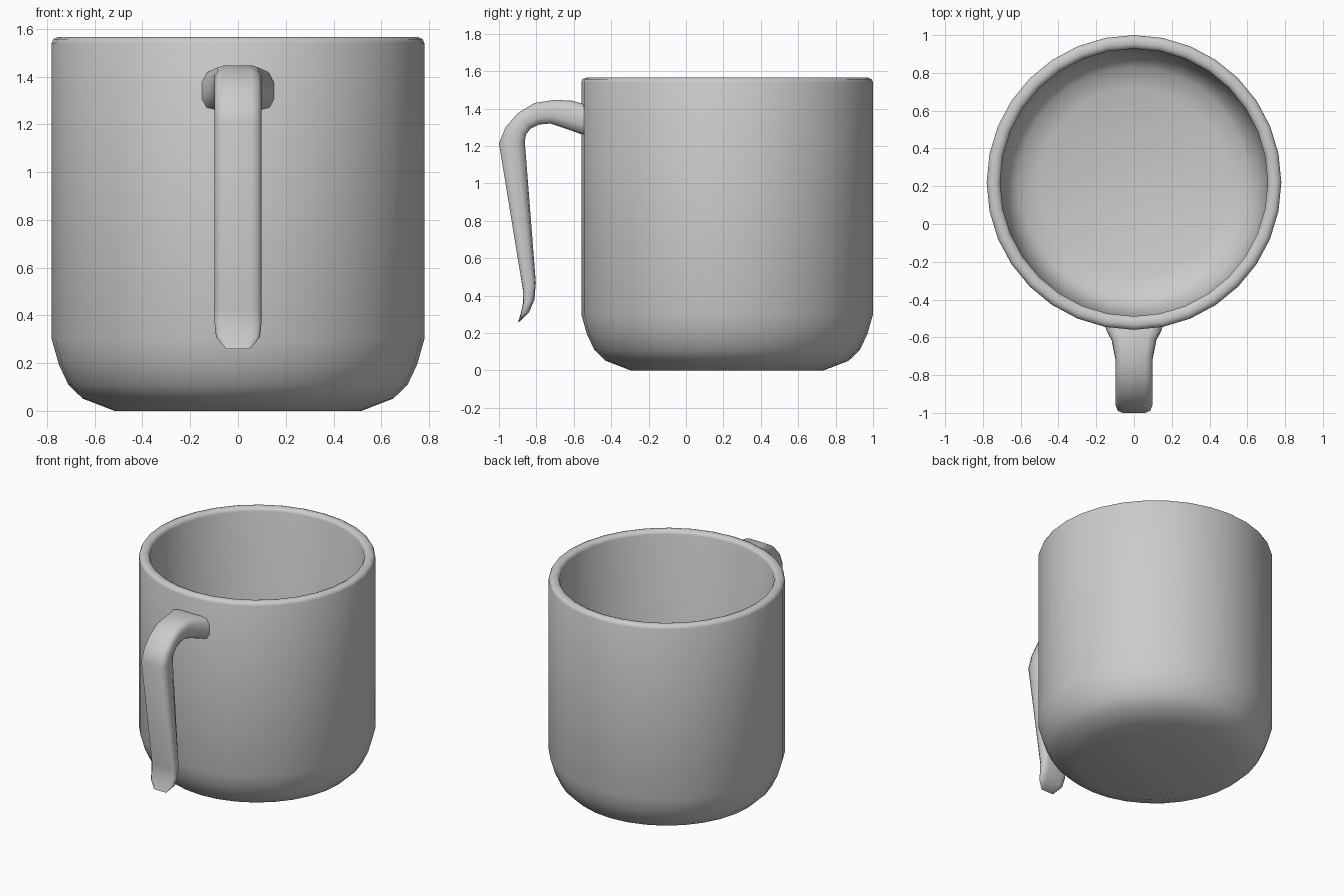
import bpy, bmesh, math

if "Cube" in bpy.data.objects:
    bpy.data.objects.remove(bpy.data.objects["Cube"])

CY = 0.22      # centre of the cup body in y
SIDES = 32


def finish(name, bm, angle):
    bmesh.ops.recalc_face_normals(bm, faces=bm.faces)
    mesh = bpy.data.meshes.new(name)
    bm.to_mesh(mesh)
    bm.free()
    ob = bpy.data.objects.new(name, mesh)
    bpy.context.collection.objects.link(ob)
    bpy.ops.object.select_all(action='DESELECT')
    ob.select_set(True)
    bpy.context.view_layer.objects.active = ob
    bpy.ops.object.shade_smooth_by_angle(angle=math.radians(angle))
    return ob


def loft(name, rings, angle):
    """Skin a list of closed point rings and cap both ends."""
    bm = bmesh.new()
    loops = [[bm.verts.new(p) for p in ring] for ring in rings]
    n = len(loops[0])
    for a, b in zip(loops, loops[1:]):
        for i in range(n):
            j = (i + 1) % n
            bm.faces.new((a[i], a[j], b[j], b[i]))
    bm.faces.new(loops[0])
    bm.faces.new(loops[-1])
    return finish(name, bm, angle)


# Cup body: (radius, z) from the base, up the outside, over the rim, down inside
profile = [(0.515, 0), (0.65, 0.052), (0.71, 0.11), (0.75, 0.195), (0.78, 0.30),
           (0.78, 1.54), (0.773, 1.557), (0.755, 1.565), (0.733, 1.565),
           (0.715, 1.557), (0.708, 1.54), (0.708, 0.31), (0.685, 0.22),
           (0.655, 0.155), (0.61, 0.115), (0.50, 0.075)]
rings = []
for r, z in profile:
    rings.append([(r * math.sin(2 * math.pi * i / SIDES),
                   CY + r * math.cos(2 * math.pi * i / SIDES), z)
                  for i in range(SIDES)])
loft("cup_body", rings, 50)

# Handle: outer edge (y, z), inner edge (y, z), half width
spine = [((-0.52, 1.415), (-0.52, 1.25), 0.16),
         ((-0.565, 1.43), (-0.565, 1.265), 0.145),
         ((-0.61, 1.442), (-0.62, 1.285), 0.118),
         ((-0.70, 1.447), (-0.725, 1.32), 0.098),
         ((-0.81, 1.43), (-0.785, 1.315), 0.098),
         ((-0.90, 1.375), (-0.83, 1.293), 0.098),
         ((-0.965, 1.30), (-0.855, 1.262), 0.098),
         ((-1.00, 1.215), (-0.862, 1.225), 0.098),
         ((-0.872, 0.43), (-0.803, 0.47), 0.098),
         ((-0.872, 0.36), (-0.81, 0.38), 0.098),
         ((-0.882, 0.31), (-0.84, 0.31), 0.092),
         ((-0.897, 0.26), (-0.892, 0.26), 0.05)]
# Rounded-rectangle section: u across the width, v from inner (0) to outer (1)
section = [(-1, 0.3), (-1, 0.7), (-0.87, 0.93), (-0.6, 1), (0.6, 1), (0.87, 0.93),
           (1, 0.7), (1, 0.3), (0.87, 0.07), (0.6, 0), (-0.6, 0), (-0.87, 0.07)]
rings = []
for (oy, oz), (iy, iz), w in spine:
    rings.append([(u * w, iy + (oy - iy) * v, iz + (oz - iz) * v) for u, v in section])
loft("handle", rings, 60)
